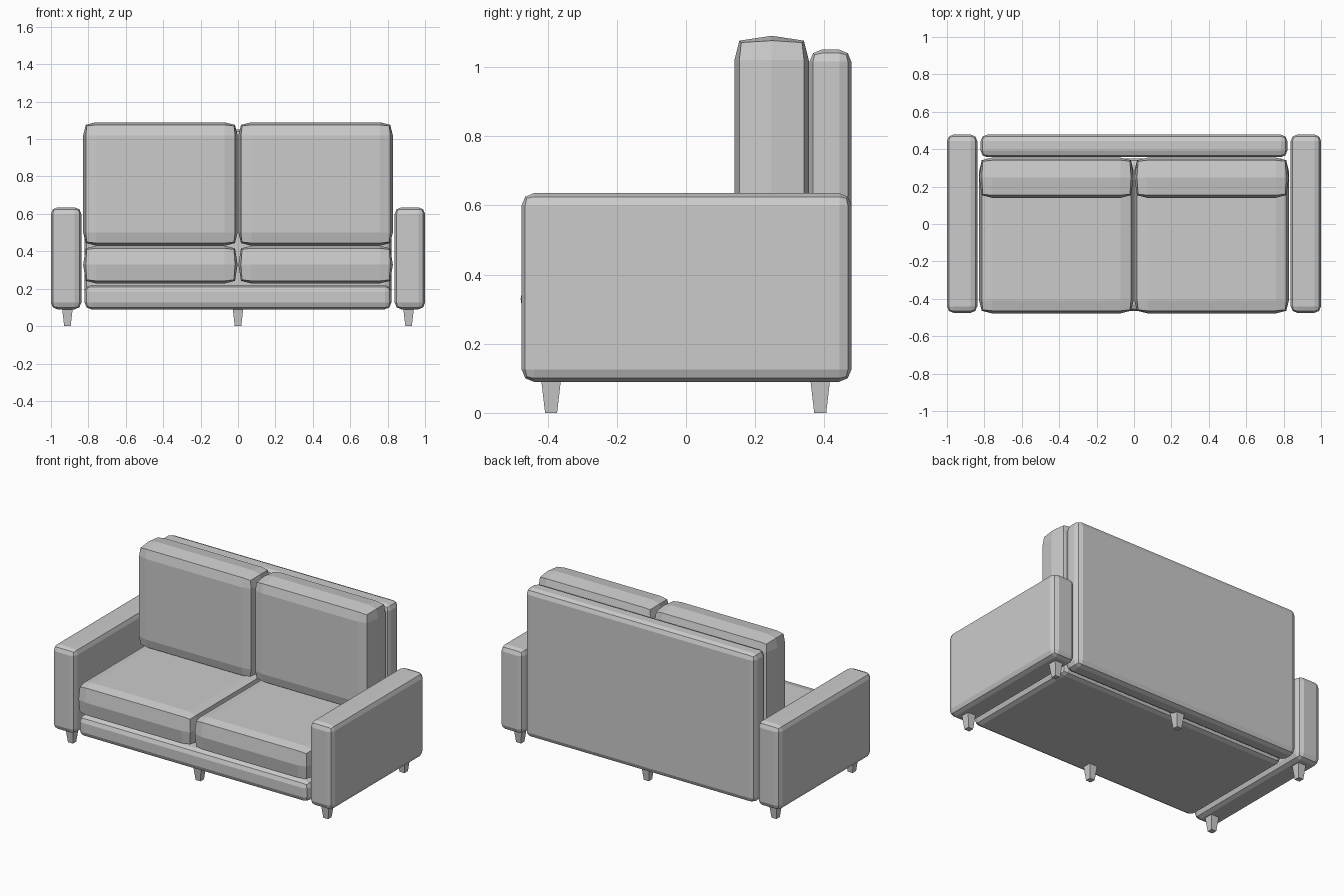
import bpy, bmesh
from mathutils import Vector

if "Cube" in bpy.data.objects:
    bpy.data.objects.remove(bpy.data.objects["Cube"])


def finish(name, bm):
    bmesh.ops.recalc_face_normals(bm, faces=bm.faces)
    mesh = bpy.data.meshes.new(name)
    bm.to_mesh(mesh)
    bm.free()
    ob = bpy.data.objects.new(name, mesh)
    bpy.context.collection.objects.link(ob)
    return ob


def cube(lo, hi):
    lo, hi = Vector(lo), Vector(hi)
    bm = bmesh.new()
    bmesh.ops.create_cube(bm, size=1)
    for v in bm.verts:
        v.co = (lo + hi) / 2 + v.co * (hi - lo)
    return bm


def panel(name, lo, hi):
    ob = finish(name, cube(lo, hi))
    mod = ob.modifiers.new("rounded_edges", 'BEVEL')
    mod.width, mod.segments = 0.035, 2
    return ob


def cushion(name, lo, hi, thin, inset=0.014, margin=0.07):
    """Box cut into bands, with its rims pulled in so every side is puffed."""
    bm = cube(lo, hi)
    lo, hi = Vector(lo), Vector(hi)
    mid, half = (lo + hi) / 2, (hi - lo) / 2
    for a in range(3):
        cuts = [mid[a]] if a == thin else [lo[a] + margin, hi[a] - margin]
        for c in cuts:
            co, no = Vector(mid), Vector((0, 0, 0))
            co[a], no[a] = c, 1
            bmesh.ops.bisect_plane(bm, geom=bm.verts[:] + bm.edges[:] + bm.faces[:],
                                   plane_co=co, plane_no=no)
    for v in bm.verts:
        d = v.co - mid
        rim = [abs(abs(d[a]) - half[a]) < 1e-4 for a in range(3)]
        for a in range(3):
            if rim[a]:
                others = sum(rim) - 1
                v.co[a] -= inset * (0, 1, 1.4)[others] * (1 if d[a] > 0 else -1)
    return finish(name, bm)


def leg(name, x, y):
    bm = cube((x - 0.029, y - 0.029, 0), (x + 0.029, y + 0.029, 0.1))
    for v in bm.verts:
        if v.co.z < 0.01:
            v.co.x = x + (v.co.x - x) * 0.6
            v.co.y = y + (v.co.y - y) * 0.6
    return finish(name, bm)


# Frame
panel("base", (-0.82, -0.465, 0.09), (0.82, 0.35, 0.22))
panel("backrest", (-0.82, 0.357, 0.09), (0.82, 0.478, 1.05))

# Arms and cushions, one per side
for side, s in (("left", -1), ("right", 1)):
    xs = sorted((s * 0.838, s * 1.0))
    panel(side + "_arm", (xs[0], -0.475, 0.09), (xs[1], 0.478, 0.635))
    xs = sorted((s * 0.002, s * 0.828))
    cushion(side + "_seat_cushion", (xs[0], -0.478, 0.228), (xs[1], 0.353, 0.43), 2)
    cushion(side + "_back_cushion", (xs[0], 0.14, 0.43), (xs[1], 0.355, 1.09), 1)

# Tapered legs
for row, y in (("front", -0.39), ("back", 0.388)):
    for col, x in (("left", -0.912), ("middle", 0), ("right", 0.912)):
        leg(f"{row}_{col}_leg", x, y)
